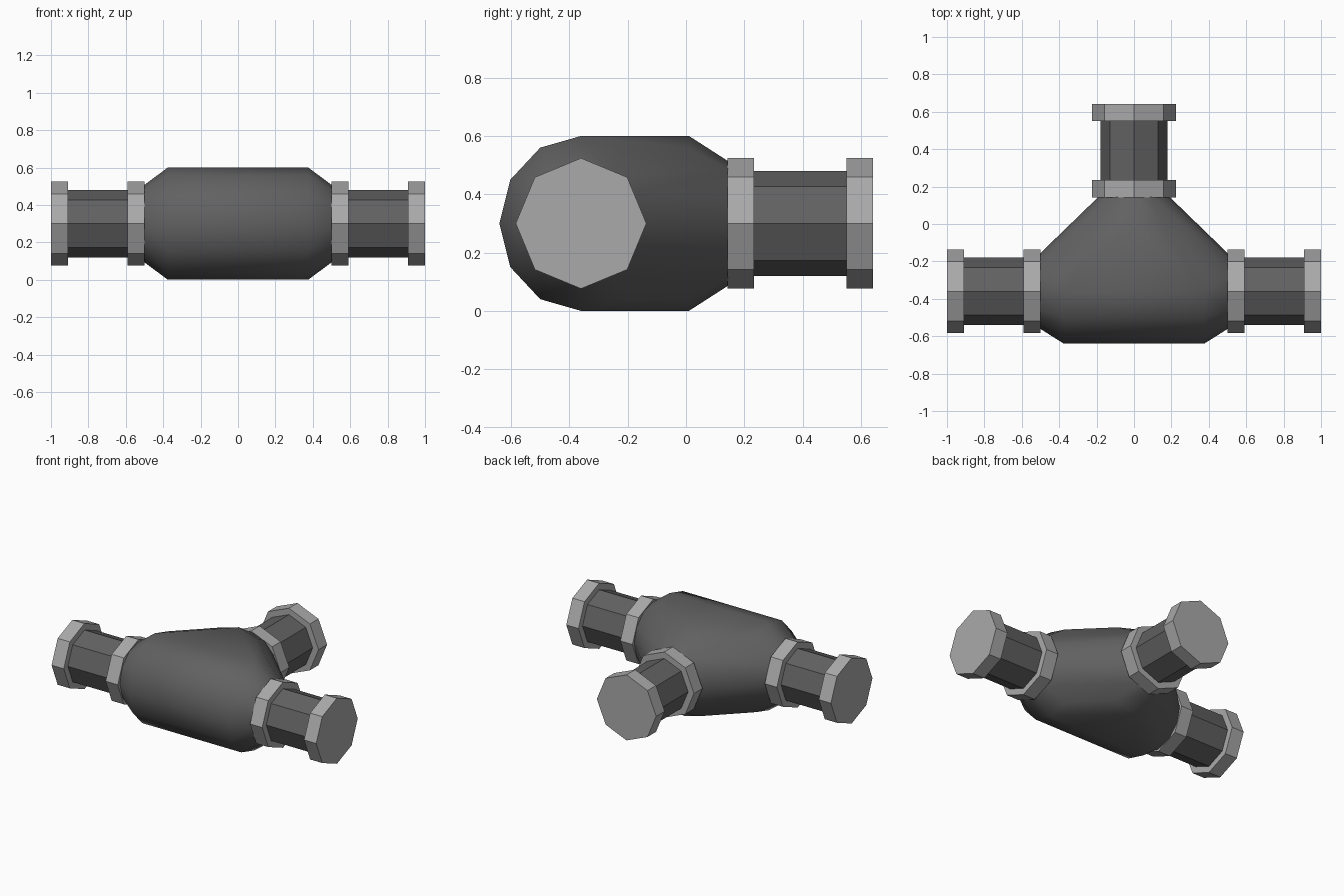
import bpy, bmesh
from math import pi, cos, sin, radians
from mathutils import Vector

if "Cube" in bpy.data.objects:
    bpy.data.objects.remove(bpy.data.objects["Cube"])

CZ = 0.3          # height of every port axis
CY = -0.36        # y of the side-to-side axis


def material(name, grey):
    m = bpy.data.materials.new(name)
    m.diffuse_color = (grey, grey, grey, 1)
    m.use_nodes = True
    m.node_tree.nodes["Principled BSDF"].inputs["Base Color"].default_value = m.diffuse_color
    return m


dark = material("dark_metal", 0.12)
light = material("light_metal", 0.4)


def point(axis, along, u, v):
    # side ports run along x, the rear port runs along y
    return Vector((along, CY + u, CZ + v)) if axis == 'x' else Vector((u, along, CZ + v))


def ring(bm, axis, along, ru, rv, n):
    return [bm.verts.new(point(axis, along, ru * cos(2 * pi * i / n), rv * sin(2 * pi * i / n)))
            for i in range(n)]


def finish(bm, name, mat):
    bmesh.ops.recalc_face_normals(bm, faces=bm.faces[:])
    me = bpy.data.meshes.new(name)
    bm.to_mesh(me)
    bm.free()
    ob = bpy.data.objects.new(name, me)
    bpy.context.collection.objects.link(ob)
    me.materials.append(mat)
    return ob


def drum(name, axis, a, b, r, mat, n=8):
    bm = bmesh.new()
    r0, r1 = ring(bm, axis, a, r, r, n), ring(bm, axis, b, r, r, n)
    for i in range(n):
        j = (i + 1) % n
        bm.faces.new((r0[i], r0[j], r1[j], r1[i]))
    bm.faces.new(r0)
    bm.faces.new(r1)
    return finish(bm, name, mat)


# Junction body: skin stretched over a wide and a narrow ring at each port
bm = bmesh.new()
for s in (-1, 1):
    ring(bm, 'x', s * 0.375, 0.28, 0.30, 12)
    ring(bm, 'x', s * 0.51, 0.195, 0.20, 12)
ring(bm, 'y', 0.01, 0.285, 0.30, 12)
ring(bm, 'y', 0.15, 0.185, 0.21, 12)
res = bmesh.ops.convex_hull(bm, input=bm.verts[:])
loose = [v for v in bm.verts if not v.link_faces]
bmesh.ops.delete(bm, geom=loose, context='VERTS')
body = finish(bm, "junction_body", dark)
bpy.context.view_layer.objects.active = body
body.select_set(True)
bpy.ops.object.shade_smooth_by_angle(angle=radians(40))

# Three ports: pipe with an inner collar and an end flange
for name, axis, s, start in (("left", 'x', -1, 0.5), ("right", 'x', 1, 0.5), ("rear", 'y', 1, 0.142)):
    end = start + 0.5
    drum(name + "_collar", axis, s * start, s * (start + 0.092), 0.224, light)
    drum(name + "_pipe", axis, s * (start + 0.05), s * (end - 0.05), 0.18, dark)
    drum(name + "_end_flange", axis, s * (end - 0.092), s * end, 0.224, light)
